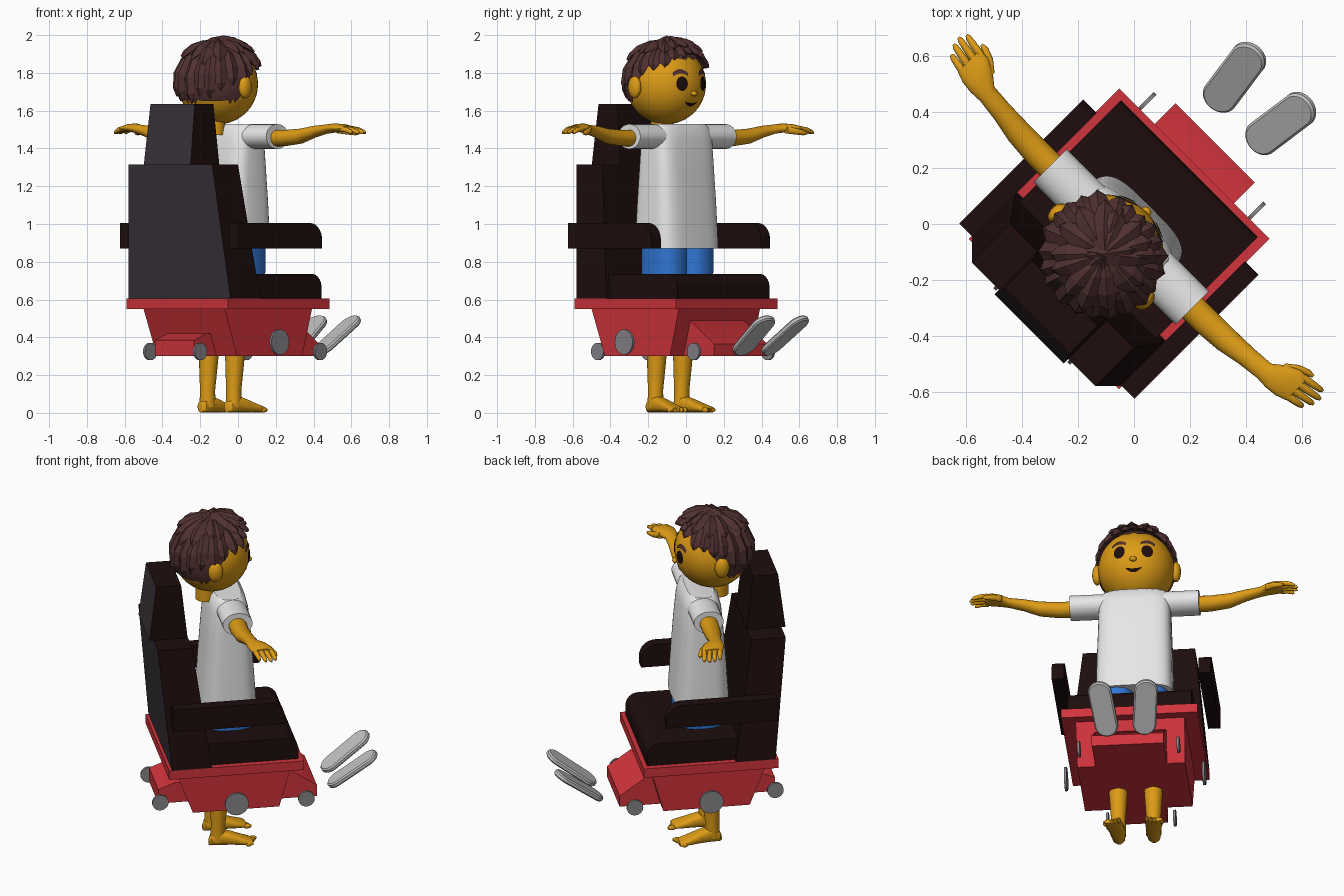
import bpy, bmesh, random
from math import sin, cos, pi, radians, sqrt, copysign
from mathutils import Vector, Matrix

random.seed(4)
if "Cube" in bpy.data.objects:
    bpy.data.objects.remove(bpy.data.objects["Cube"])


def colour(name, r, g, b):
    m = bpy.data.materials.new(name)
    m.use_nodes = True
    m.diffuse_color = (r, g, b, 1)
    m.node_tree.nodes["Principled BSDF"].inputs["Base Color"].default_value = (r, g, b, 1)
    return m


skin = colour("golden skin", .72, .33, .008)
brown = colour("brown hair", .08, .03, .03)
white = colour("white cloth", .8, .8, .8)
blue = colour("blue cloth", .03, .18, .65)
red = colour("red paint", .64, .034, .045)
dark = colour("dark upholstery", .013, .004, .004)
charcoal = colour("charcoal panel", .042, .034, .042)
steel = colour("wheel grey", .25, .24, .26)
sole = colour("sole grey", .52, .52, .52)

# The whole model is built facing +x, then turned to its diagonal heading
HEADING = radians(45)


def finish(name, bm, mat, smooth=True, back=None):
    bmesh.ops.recalc_face_normals(bm, faces=bm.faces)
    me = bpy.data.meshes.new(name)
    me.materials.append(mat)
    if back:
        me.materials.append(back)
        for f in bm.faces:
            f.material_index = int(f.normal.x < -.9)
    bm.to_mesh(me)
    bm.free()
    ob = bpy.data.objects.new(name, me)
    bpy.context.collection.objects.link(ob)
    ob.rotation_euler.z = HEADING
    if smooth:
        bpy.ops.object.select_all(action='DESELECT')
        ob.select_set(True)
        bpy.context.view_layer.objects.active = ob
        bpy.ops.object.shade_smooth_by_angle(angle=radians(40))
    return ob


def add_loft(bm, rings):
    rows = [[bm.verts.new(p) for p in r] for r in rings]
    n = len(rows[0])
    for a, b in zip(rows, rows[1:]):
        for i in range(n):
            bm.faces.new((a[i], a[(i + 1) % n], b[(i + 1) % n], b[i]))
    bm.faces.new(rows[0][::-1])
    bm.faces.new(rows[-1])


def loft(name, rings, mat, smooth=True, back=None):
    bm = bmesh.new()
    add_loft(bm, rings)
    return finish(name, bm, mat, smooth, back)


def ring(c, a, b, axis='z', p=2, n=24):
    pts = []
    for i in range(n):
        t = 2 * pi * i / n
        s = a * copysign(abs(cos(t)) ** (2 / p), cos(t))
        q = b * copysign(abs(sin(t)) ** (2 / p), sin(t))
        off = {'z': (s, q, 0), 'y': (s, 0, q), 'x': (0, s, q)}[axis]
        pts.append(Vector(c) + Vector(off))
    return pts


def slab(x0, x1, w, z):
    return [(x0, -w, z), (x1, -w, z), (x1, w, z), (x0, w, z)]


def prism(name, profile, y0, y1, mat):
    return loft(name, [[(x, y, z) for x, z in profile] for y in (y0, y1)], mat)


def rounded_front(x0, x1, z0, z1, r):
    arc = [(x1 - r + r * sin(t * pi / 16), z1 - r + r * cos(t * pi / 16)) for t in range(9)]
    return [(x0, z0), (x0, z1)] + arc + [(x1, z0)]


def ball(name, c, rad, mat, seg=16):
    bm = bmesh.new()
    bmesh.ops.create_uvsphere(bm, u_segments=seg, v_segments=seg // 2, radius=1,
                              matrix=Matrix.Translation(c) @ Matrix.Diagonal((*rad, 1)))
    return finish(name, bm, mat)


# Chair base
loft("base_tray", [slab(-.455, .305, .38, .55), slab(-.455, .305, .38, .605)], red)
loft("base_hull", [slab(-.307, .18, .3, .3), slab(-.403, .25, .304, .55)], red)
prism("front_box", [(.1, .3), (.1, .49), (.23, .49), (.41, .365), (.41, .3)], -.2, .2, red)
prism("rear_box", [(-.475, .3), (-.475, .385), (-.385, .42), (-.2, .42), (-.2, .3)], -.147, .147, red)

# Seat, backrest and headrest
prism("seat", rounded_front(-.43, .28, .6, .735, .07), -.345, .345, dark)
loft("backrest", [slab(-.438, -.215, .382, .605), slab(-.507, -.313, .313, 1.315)], dark, back=charcoal)
loft("headrest", [slab(-.53, -.315, .175, 1.315), slab(-.49, -.35, .165, 1.635)], dark, back=charcoal)

for s, side in ((1, "left"), (-1, "right")):
    prism("armrest_" + side, rounded_front(-.44, .187, .87, 1.005, .09), s * .375, s * .443, dark)

    # Wheels
    for label, x, y, z, r in (("side", -.075, .385, .375, .067),
                              ("front", .337, .277, .325, .046),
                              ("rear", -.471, .187, .325, .046)):
        loft(f"{label}_wheel_{side}",
             [ring((x, s * (y + d), z), r, r, 'y') for d in (-.007, .007)], steel)

    # Tilted foot pads
    turn = (Matrix.Translation((.625, s * .117, .41)) @ Matrix.Rotation(s * radians(8), 4, 'Z')
            @ Matrix.Rotation(radians(-36), 4, 'Y'))
    pad = []
    for h, r in ((-.016, .058), (-.008, .066), (.008, .066), (.016, .058)):
        pad.append([turn @ Vector((copysign(.1, cos(t)) + r * cos(t), r * sin(t), h))
                    for t in (2 * pi * (i + .5) / 32 for i in range(32))])
    loft("foot_pad_" + side, pad, sole)

    # Legs, feet and toes
    loft("leg_" + side, [ring((x, s * .098, z), r, r) for x, z, r in
                         ((-.13, .03, .043), (-.13, .12, .04), (-.125, .22, .047),
                          (-.12, .32, .053), (-.1, .65, .07))], skin)
    loft("foot_" + side, [ring((x, s * y, h + .003), w, h, 'x', 2.6) for x, y, w, h in
                          ((-.182, .098, .015, .016), (-.17, .098, .034, .03), (-.12, .1, .042, .045),
                           (-.06, .105, .044, .036), (0, .112, .05, .024), (.045, .117, .05, .016),
                           (.06, .118, .044, .012))], skin)
    for i in range(5):
        ball(f"toe_{i + 1}_{side}", (.066 - .008 * i, s * (.078 + .02 * i), .015),
             (.026 - .002 * i, .0125, .014), skin, 10)
    loft("trouser_" + side, [ring((-.065, s * .098, z), a, .096, p=2.5) for z, a in
                             ((.55, .12), (.75, .13), (.95, .13))], blue)

    # Sleeves, arms, hands
    loft("sleeve_" + side, [ring((-.065, s * y, z), a, b, 'y') for y, z, a, b in
                            ((.08, 1.455, .085, .07), (.2, 1.463, .085, .066), (.36, 1.463, .084, .066))], white)
    loft("arm_" + side, [ring((x, s * y, z), a, b, 'y') for x, y, z, a, b in
                         ((-.065, .3, 1.455, .05, .045), (-.065, .42, 1.455, .05, .043),
                          (-.06, .53, 1.465, .046, .04), (-.05, .62, 1.488, .038, .032),
                          (-.042, .7, 1.502, .036, .025), (-.025, .745, 1.508, .055, .024),
                          (-.012, .79, 1.509, .063, .021), (-.005, .83, 1.505, .056, .016))], skin)
    for i in range(4):
        x, reach = -.048 + .029 * i, (.075, .095, .1, .085)[i]
        loft(f"finger_{i + 1}_{side}",
             [ring((x + .18 * reach * k, s * (.815 + reach * k), 1.504 - .022 * k * k), r, r, 'y', n=10)
              for k, r in ((0, .015), (.5, .0135), (.88, .011), (1, .005))], skin)
    loft("thumb_" + side, [ring((x, s * y, z), r, r, 'y', n=10) for x, y, z, r in
                           ((.01, .735, 1.5, .02), (.045, .775, 1.49, .017),
                            (.063, .815, 1.483, .014), (.068, .838, 1.48, .006))], skin)
    ball("ear_" + side, (-.165, s * .22, 1.725), (.042, .028, .06), skin)

# Shirt, neck and head
loft("shirt", [ring((-.07, 0, z), a, b, p=p, n=40) for z, a, b, p in
               ((.87, .155, .215, 4), (1.1, .14, .21, 4), (1.3, .125, .203, 4),
                (1.45, .11, .2, 4), (1.51, .095, .195, 3.5), (1.53, .075, .18, 3))], white)
loft("neck", [ring((-.18, 0, z), .06, .06) for z in (1.47, 1.62)], skin)
HEAD, R = Vector((-.15, 0, 1.74)), .212
ball("head", HEAD, (R, R, R), skin, 48)
ball("nose", HEAD + Vector((R, 0, -.05)), (.016, .02, .014), skin)


# Face details as thin strips that follow the head
def face_strip(name, columns, mat):
    bm = bmesh.new()
    rows = []
    for y, lo, hi in columns:
        rows.append([bm.verts.new(HEAD + Vector((sqrt((R + .004) ** 2 - y * y - z * z), y, z)))
                     for z in (lo, (lo + hi) / 2, hi)])
    for a, b in zip(rows, rows[1:]):
        for i in (0, 1):
            bm.faces.new((a[i], a[i + 1], b[i + 1], b[i]))
    for f in bm.faces:
        f.normal_update()
    ob = finish(name, bm, mat)
    if ob.data.polygons[0].normal.x < 0:
        ob.data.flip_normals()


steps = [i / 8 for i in range(-8, 9)]
for s, side in ((1, "left"), (-1, "right")):
    face_strip("eye_" + side, [(s * .078 + .031 * sin(t * pi / 2), .003 - .038 * cos(t * pi / 2) - .0005,
                                .003 + .038 * cos(t * pi / 2)) for t in steps], dark)
    face_strip("eyebrow_" + side, [(s * (.08 + .04 * t), .056 - .014 * t * t, .08 - .02 * t * t)
                                   for t in steps], brown)
face_strip("mouth", [(.048 * t, -.118 + .026 * t * t, -.099 + .008 * t * t) for t in steps], dark)

# Hair cap trimmed along a hairline
bm = bmesh.new()
bmesh.ops.create_icosphere(bm, subdivisions=4, radius=R + .008, matrix=Matrix.Translation(HEAD))


def below_hairline(f):
    d = (f.calc_center_median() - HEAD).normalized()
    if d.x < -.3:
        return d.z < -.42
    return d.z < min(.62, -.42 + (d.x + .3) * 1.5)


bmesh.ops.delete(bm, geom=[f for f in bm.faces if below_hairline(f)], context='FACES')
finish("hair_cap", bm, brown, False)

# Faceted tapering locks radiating from the crown
bm = bmesh.new()


def lock(az, start, end, width, lift):
    across = Vector((-sin(az), cos(az), 0))
    rings = []
    for k, w in ((0, .5), (.3, .95), (.6, 1), (.85, .7), (1, .1)):
        t = radians(start + (end - start) * k)
        d = Vector((sin(t) * cos(az), sin(t) * sin(az), cos(t)))
        mid = HEAD + d * (R + .004 + lift * k)
        side = across * width * w
        rings.append([mid - side, mid + d * .018 * (.3 + w), mid + side, mid - d * .012])
    add_loft(bm, rings)


for i in range(22):
    az = 2 * pi * (i + random.uniform(-.2, .2)) / 22
    front = max(0, cos(az))
    lock(az, 28, 84 - 29 * cos(az) + random.uniform(-6, 5), .04, .006 + .03 * front)
for i in range(14):
    az = 2 * pi * (i + random.uniform(-.3, .3)) / 14
    lock(az, 4, 52 + random.uniform(-8, 8) - 8 * cos(az), .04, .025 + .02 * max(0, cos(az)))
for i in range(5):
    lock(random.uniform(-1, 1), -25, 28 + 5 * i, .04, .035)
finish("hair_locks", bm, brown, False)
